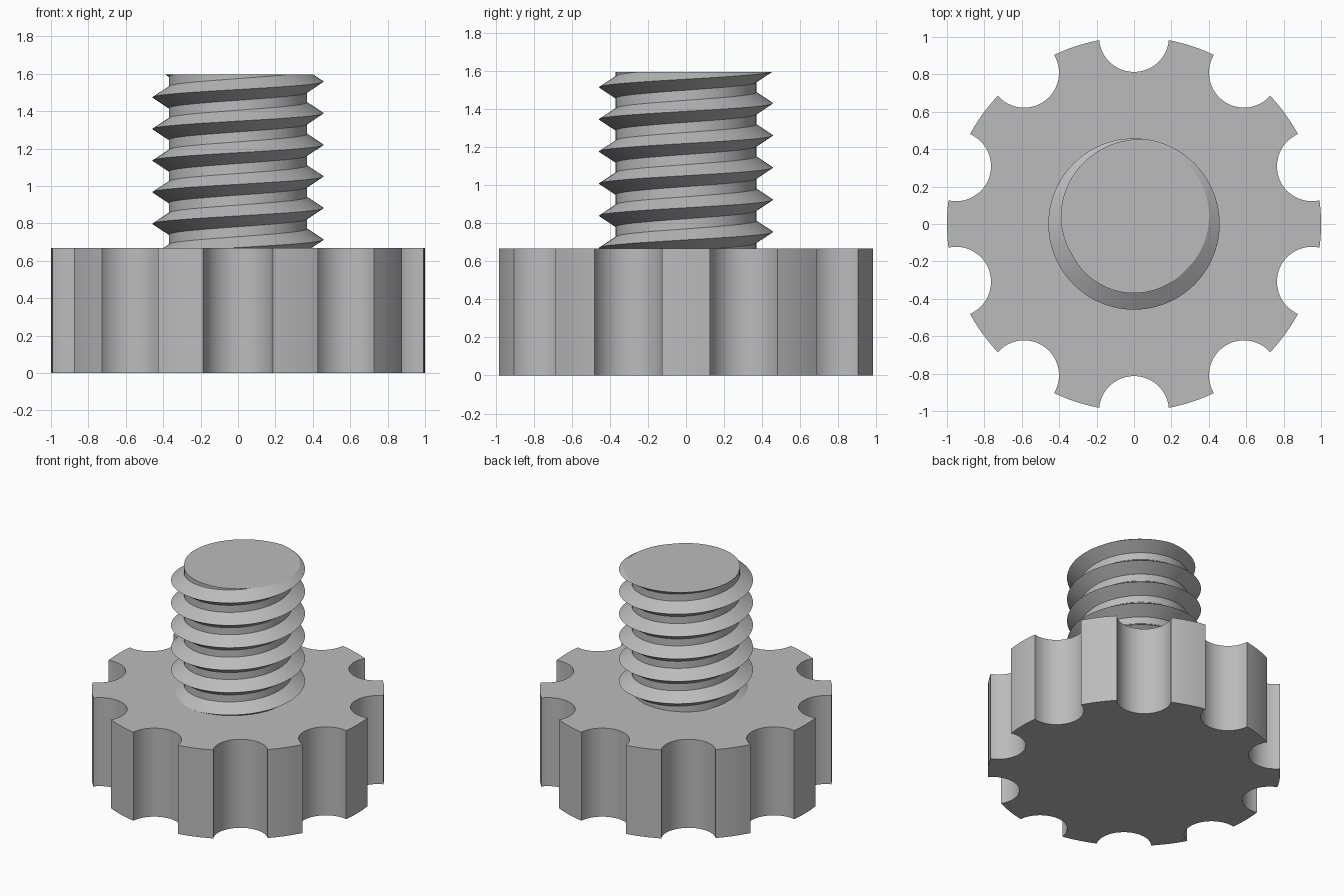
import bpy, bmesh
from math import sin, cos, tau, pi, asin, radians

cube = bpy.data.objects.get("Cube")
if cube:
    bpy.data.objects.remove(cube, do_unlink=True)

KNOB_TOP, TOP = 0.668, 1.597
ROOT, CREST, PITCH, HALF = 0.37, 0.458, 0.169, 0.058
CREST_Z = 0.713            # crest height on the +x side
NOTCHES, NOTCH_R = 10, 0.187

grey = bpy.data.materials.new("plain grey")
grey.use_nodes = True
colour = (0.5, 0.5, 0.5, 1)
grey.diffuse_color = colour
grey.node_tree.nodes["Principled BSDF"].inputs["Base Color"].default_value = colour


def finish(bm, name):
    bmesh.ops.recalc_face_normals(bm, faces=bm.faces)
    mesh = bpy.data.meshes.new(name)
    bm.to_mesh(mesh)
    bm.free()
    mesh.materials.append(grey)
    obj = bpy.data.objects.new(name, mesh)
    bpy.context.collection.objects.link(obj)
    bpy.ops.object.select_all(action='DESELECT')
    obj.select_set(True)
    bpy.context.view_layer.objects.active = obj
    bpy.ops.object.shade_smooth_by_angle(angle=radians(30))


# Grip knob: scalloped outline, extruded upward
bm = bmesh.new()
outline = []
half_gap = 2 * asin(NOTCH_R / 2)      # half angle taken by one notch
notch_sweep = pi / 2 - half_gap / 2   # notch arc to either side of its middle
land = tau / NOTCHES - 2 * half_gap
for n in range(NOTCHES):
    a = pi / 2 + n * tau / NOTCHES
    for i in range(25):
        b = a + pi - notch_sweep * (i / 12 - 1) * -1
        b = 2 * (a + pi) - b          # run the concave arc counter-clockwise around the knob
        outline.append((cos(a) + NOTCH_R * cos(b), sin(a) + NOTCH_R * sin(b)))
    for i in range(1, 6):
        b = a + half_gap + land * i / 6
        outline.append((cos(b), sin(b)))
base = bm.faces.new([bm.verts.new((x, y, 0)) for x, y in outline])
top = bmesh.ops.extrude_face_region(bm, geom=[base], use_keep_orig=True)
bmesh.ops.translate(bm, vec=(0, 0, KNOB_TOP),
                    verts=[v for v in top["geom"] if isinstance(v, bmesh.types.BMVert)])
finish(bm, "grip_knob")

# Threaded shaft: V profile swept along a right-handed helix, cut flat at both ends
bm = bmesh.new()
profile = [(ROOT, -HALF), (CREST, 0), (ROOT, HALF), (ROOT, PITCH - HALF)]
STEPS = 72
previous = None
for i in range(-2 * STEPS, 7 * STEPS + 1):
    a = tau * i / STEPS
    z = CREST_Z + PITCH * i / STEPS
    row = [bm.verts.new((r * cos(a), r * sin(a), z + dz)) for r, dz in profile]
    if previous:
        for j in range(3):
            bm.faces.new((previous[j], row[j], row[j + 1], previous[j + 1]))
    previous = row
bmesh.ops.remove_doubles(bm, verts=bm.verts, dist=0.0005)
for height, direction in ((TOP, 1), (KNOB_TOP - 0.005, -1)):
    cut = bmesh.ops.bisect_plane(bm, geom=bm.verts[:] + bm.edges[:] + bm.faces[:],
                                 plane_co=(0, 0, height), plane_no=(0, 0, direction),
                                 clear_outer=True)
    rim = [e for e in cut["geom_cut"] if isinstance(e, bmesh.types.BMEdge)]
    bmesh.ops.edgeloop_fill(bm, edges=rim)
finish(bm, "threaded_shaft")
